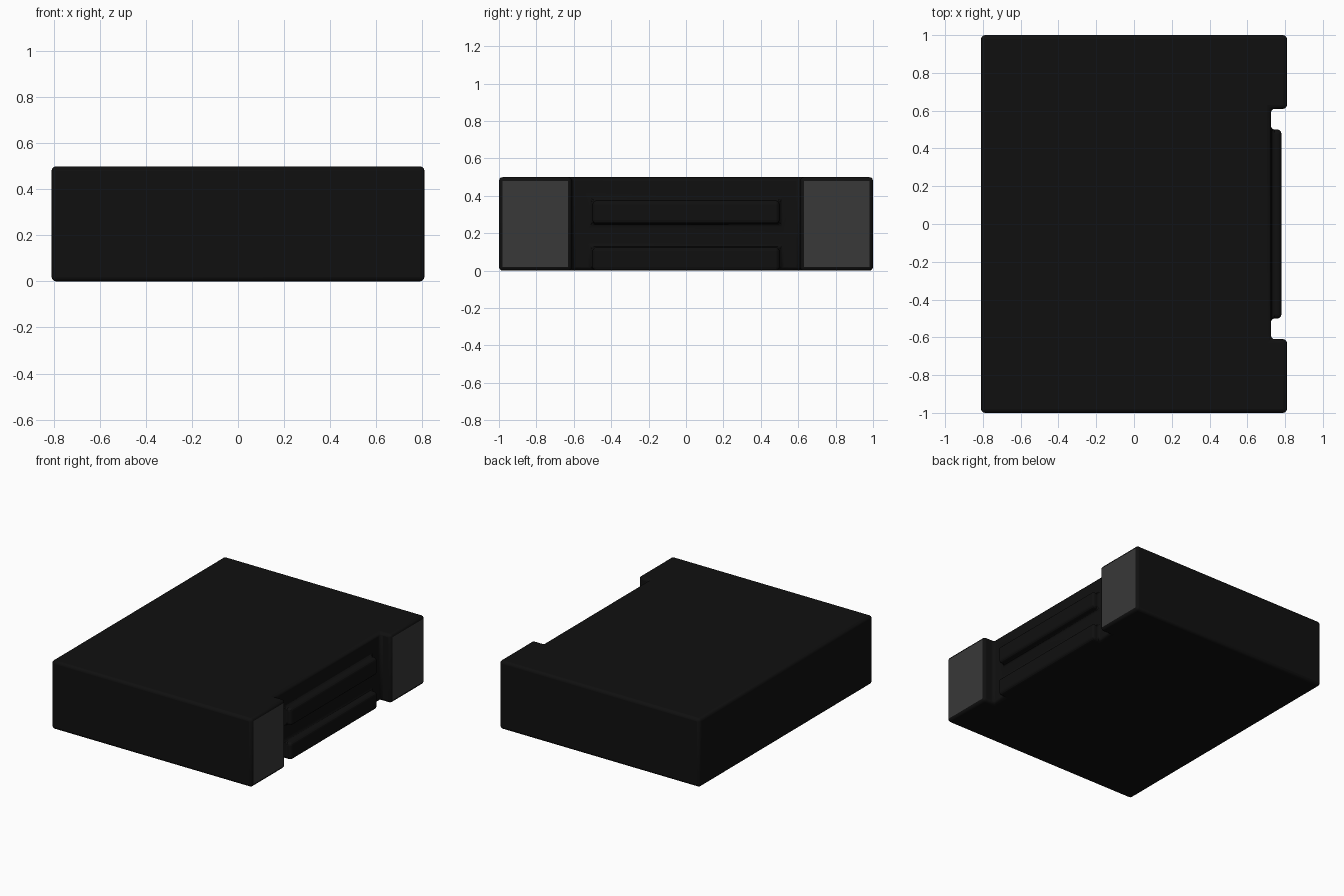
import bpy, bmesh, math

if "Cube" in bpy.data.objects:
    bpy.data.objects.remove(bpy.data.objects["Cube"])

W, L, H = 0.81, 1.0, 0.5          # half width, half length, height
FLOOR, RIB = 0.725, 0.78          # x of recess floor and rib face


def material(name, v):
    m = bpy.data.materials.new(name)
    m.diffuse_color = (v, v, v, 1)
    m.use_nodes = True
    m.node_tree.nodes["Principled BSDF"].inputs["Base Color"].default_value = m.diffuse_color
    return m


black = material("black_plastic", 0.005)
grey = material("grey_panel", 0.04)


def prism(name, outline, z0, z1):
    bm = bmesh.new()
    face = bm.faces.new([bm.verts.new((x, y, z0)) for x, y in outline])
    top = bmesh.ops.extrude_face_region(bm, geom=[face])["geom"]
    bmesh.ops.translate(bm, vec=(0, 0, z1 - z0),
                        verts=[v for v in top if isinstance(v, bmesh.types.BMVert)])
    bmesh.ops.recalc_face_normals(bm, faces=bm.faces)
    # the two flat end pads of the recessed side are grey
    for f in bm.faces:
        c = f.calc_center_median()
        if f.normal.x > 0.9 and c.x > W - 0.01:
            f.material_index = 1
    me = bpy.data.meshes.new(name)
    bm.to_mesh(me)
    bm.free()
    me.materials.append(black)
    me.materials.append(grey)
    ob = bpy.data.objects.new(name, me)
    bpy.context.collection.objects.link(ob)
    return ob


# block with a full-height recess in the right side
case = prism("case", [(-W, -L), (W, -L), (W, -0.61), (FLOOR, -0.61),
                      (FLOOR, 0.61), (W, 0.61), (W, L), (-W, L)], 0, H)

# two horizontal grip ribs, fused into the recess
for i, z in enumerate((0, 0.25)):
    rib = prism(f"grip_rib_{i}", [(0.6, -0.5), (RIB, -0.5), (RIB, 0.5), (0.6, 0.5)],
                z, z + 0.125)
    rib.hide_render = True
    rib.hide_viewport = True
    mod = case.modifiers.new("fuse_rib", "BOOLEAN")
    mod.operation = "UNION"
    mod.solver = "EXACT"
    mod.object = rib

# rounded edges everywhere
bev = case.modifiers.new("rounding", "BEVEL")
bev.width = 0.02
bev.segments = 3
bev.limit_method = "ANGLE"
bev.angle_limit = math.radians(40)
bev.material = 0

bpy.context.view_layer.objects.active = case
case.select_set(True)
bpy.ops.object.shade_smooth_by_angle(angle=math.radians(40))
